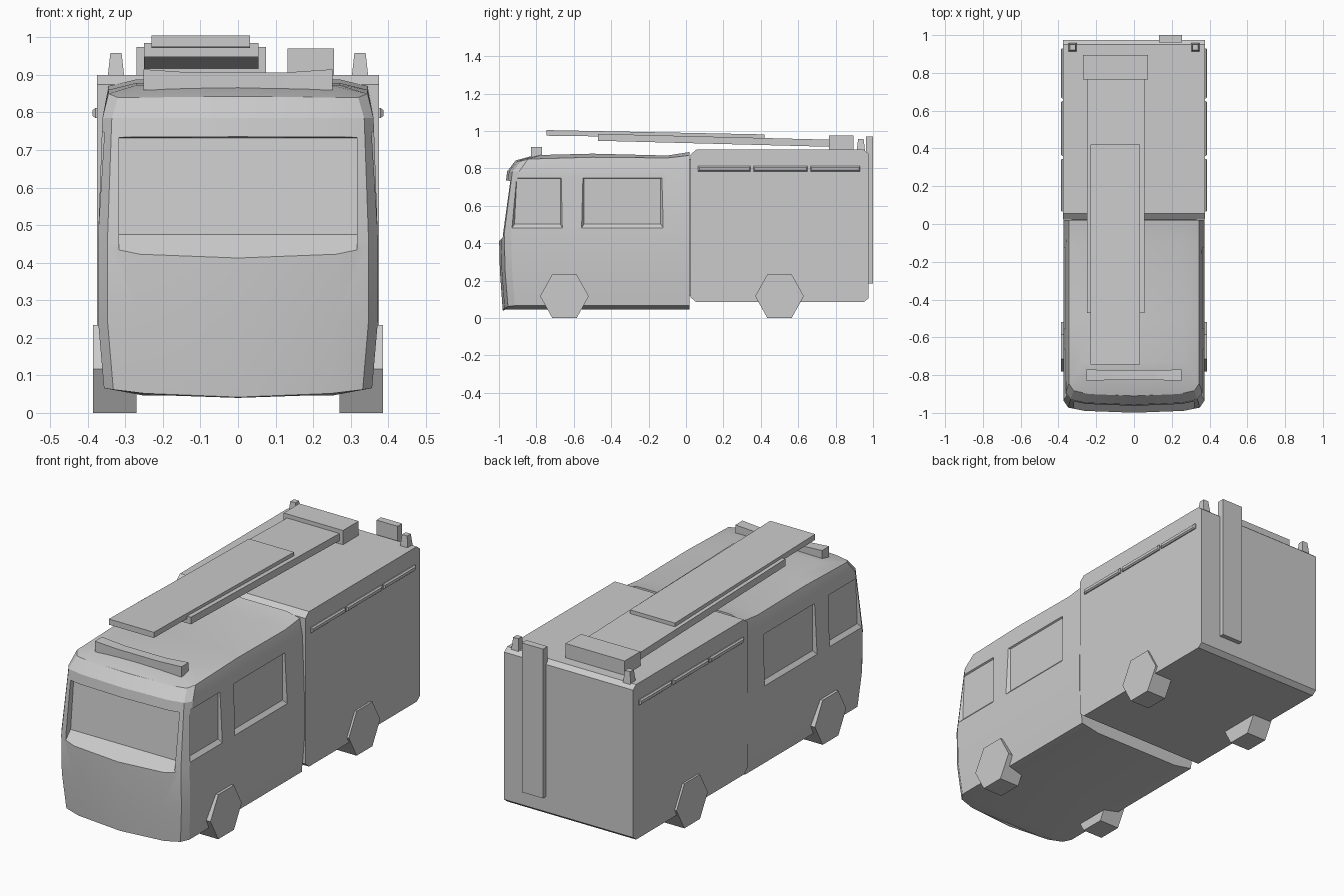
import bpy, bmesh, math

if "Cube" in bpy.data.objects:
    bpy.data.objects.remove(bpy.data.objects["Cube"])

def finish(name, bm, smooth=True):
    bmesh.ops.remove_doubles(bm, verts=bm.verts, dist=1e-5)
    bmesh.ops.recalc_face_normals(bm, faces=bm.faces)
    me = bpy.data.meshes.new(name)
    bm.to_mesh(me)
    bm.free()
    ob = bpy.data.objects.new(name, me)
    bpy.context.collection.objects.link(ob)
    return ob

def loft(name, rings):
    """Closed solid through rings that have equal point counts."""
    bm = bmesh.new()
    vs = [[bm.verts.new(p) for p in r] for r in rings]
    n = len(vs[0])
    for a, b in zip(vs, vs[1:]):
        for i in range(n):
            k = (i + 1) % n
            bm.faces.new((a[i], a[k], b[k], b[i]))
    bm.faces.new(vs[0])
    bm.faces.new(vs[-1])
    return finish(name, bm)

def side_prism(name, prof, x0, x1):
    return loft(name, [[(x, y, z) for y, z in prof] for x in (x0, x1)])

def box(name, x0, x1, y0, y1, z0, z1):
    return side_prism(name, [(y0, z0), (y1, z0), (y1, z1), (y0, z1)], x0, x1)

def cut(ob, cutter):
    m = ob.modifiers.new("cut", 'BOOLEAN')
    m.object = cutter
    m.operation = 'DIFFERENCE'
    m.solver = 'EXACT'
    cutter.hide_render = True
    cutter.hide_set(True)

def smooth(ob):
    bpy.ops.object.select_all(action='DESELECT')
    ob.select_set(True)
    bpy.context.view_layer.objects.active = ob
    bpy.ops.object.shade_smooth_by_angle(angle=math.radians(25))

# Cab: horizontal outlines (half width, front y, side z, z offsets by outline point)
roof = [.015, -.004, .006, 0, 0, 0, 0]
floor = [0, 0, 0, 0, -.004, -.014, -.024]
flat = [0] * 7
levels = [(.25, -.975, .046, [0, 0, 0, 0, 0, 0, -.006]),
          (.357, -.98, .066, floor),
          (.373, -.995, .25, flat),
          (.373, -1.0, .45, flat),
          (.361, -.956, .785, flat),
          (.345, -.91, .84, [.03, .016, .02, .01, 0, 0, .003]),
          (.27, -.80, .873, roof)]

bm = bmesh.new()
rings = []
for w, f, z, dz in levels:
    half = [(w, .02), (w, -.1), (w, -.5), (w, f + .065),
            (w - .025, f + .028), (w * .7, f + .01), (0, f)]
    r = [(x, y, z + d) for (x, y), d in zip(half, dz)]
    r += [(-x, y, zz) for x, y, zz in reversed(r[:-1])]
    rings.append([bm.verts.new(p) for p in r])
N = len(rings[0])
for a, b in zip(rings, rings[1:]):
    for i in range(N):
        k = (i + 1) % N
        bm.faces.new((a[i], a[k], b[k], b[i]))
for r in (rings[0], rings[-1]):
    for i in range(5):
        bm.faces.new((r[i], r[i + 1], r[N - 2 - i], r[N - 1 - i]))
    bm.faces.new((r[5], r[6], r[7]))
cab = finish("cab", bm)

# Windscreen recess with a sloping sill
cut(cab, side_prism("windscreen_cutter",
    [(-1.06, .35), (-.938, .475), (-.912, .732), (-1.06, .742)], -.317, .317))

# Side window recesses with tapered frames
windows = [([(-.932, .48), (-.66, .48), (-.66, .755), (-.917, .755)],
            [(-.917, .502), (-.672, .502), (-.672, .745), (-.905, .745)]),
           ([(-.56, .48), (-.12, .48), (-.12, .755), (-.56, .755)],
            [(-.545, .502), (-.135, .502), (-.135, .745), (-.545, .745)])]
for s in (-1, 1):
    for outer, inner in windows:
        cut(cab, loft("side_window_cutter",
            [[(s * .40, y, z) for y, z in outer],
             [(s * .374, y, z) for y, z in outer],
             [(s * .354, y, z) for y, z in inner]]))
smooth(cab)

# Equipment body
side_prism("equipment_body",
    [(.025, .11), (.055, .085), (.95, .085), (.975, .105),
     (.975, .88), (.95, .9), (.055, .9), (.025, .875)], -.375, .375)

# Gap filler between cab and body
box("cab_joint", -.33, .33, .0, .05, .12, .85)

# Rear panel and turntable base
box("rear_panel", .132, .255, .962, 1.0, .185, .97)
box("ladder_base", -.27, .075, .765, .895, .895, .975)

# Two-section ladder
side_prism("ladder_lower", [(-.47, .948), (.80, .915), (.80, .953), (-.47, .985)], -.25, .055)
side_prism("ladder_upper", [(-.745, .975), (.42, .96), (.42, .982), (-.745, 1.005)], -.23, .032)

# Light bar, dipped in the middle
loft("light_bar", [[(x, -.83 + d, .86), (x, -.77 - d, .86),
                    (x, -.77 - d, t), (x, -.83 + d, t)]
                   for x, d, t in ((-.252, 0, .915), (-.12, .004, .906),
                                   (.12, .004, .906), (.252, 0, .915))])

for s in (-1, 1):
    # Rear beacons
    loft("rear_beacon", [[(s * .325 + a * h, .935 + b * h, z)
                          for a, b in ((-1, -1), (1, -1), (1, 1), (-1, 1))]
                         for h, z in ((.022, .895), (.015, .958))])
    # Side rails in three lengths
    for y0, y1 in ((.065, .345), (.36, .65), (.665, .93)):
        loft("side_rail", [[(x, y0 + d, .785 + d), (x, y1 - d, .785 + d),
                            (x, y1 - d, .812 - d), (x, y0 + d, .812 - d)]
                           for x, d in ((s * .37, 0), (s * .38, 0), (s * .387, .006))])
    # Hexagonal wheels
    for y in (-.65, .5):
        side_prism("wheel", [(y + .13 * math.cos(i * math.pi / 3),
                              .117 + .117 * math.sin(i * math.pi / 3) / math.sin(math.pi / 3))
                             for i in range(6)], s * .27, s * .386)
